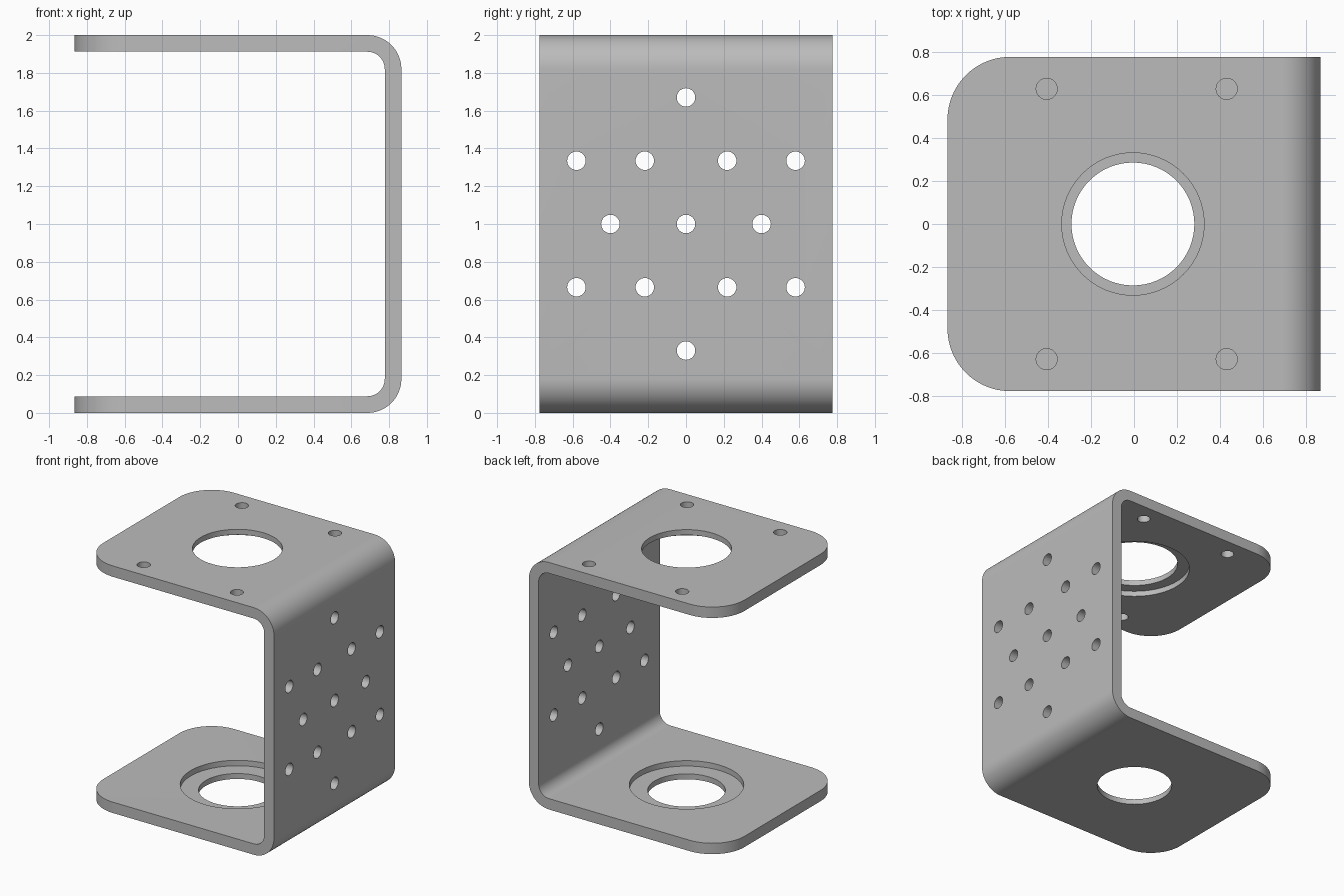
import bpy
import bmesh
from math import sin, cos, pi, radians

cube = bpy.data.objects.get("Cube")
if cube:
    bpy.data.objects.remove(cube, do_unlink=True)

HALF_X, HALF_Y, HEIGHT, THICK = 0.865, 0.775, 2.0, 0.088
BEND, CORNER = 0.18, 0.29

metal = bpy.data.materials.new("grey metal")
GREY = (0.5, 0.5, 0.5, 1)
metal.diffuse_color = GREY
metal.use_nodes = True
metal.node_tree.nodes["Principled BSDF"].inputs["Base Color"].default_value = GREY


def arc(cx, cy, r, start, end, steps=16):
    angles = [radians(start + (end - start) * i / steps) for i in range(steps + 1)]
    return [(cx + r * cos(a), cy + r * sin(a)) for a in angles]


def prism(name, points, offset):
    """Extrude a closed outline of 3D points along an offset."""
    bm = bmesh.new()
    face = bm.faces.new([bm.verts.new(p) for p in points])
    out = bmesh.ops.extrude_face_region(bm, geom=[face])
    verts = [g for g in out["geom"] if isinstance(g, bmesh.types.BMVert)]
    bmesh.ops.translate(bm, verts=verts, vec=offset)
    bmesh.ops.recalc_face_normals(bm, faces=bm.faces)
    mesh = bpy.data.meshes.new(name)
    bm.to_mesh(mesh)
    bm.free()
    mesh.materials.append(metal)
    obj = bpy.data.objects.new(name, mesh)
    bpy.context.collection.objects.link(obj)
    return obj


def cut(cutter, operation="DIFFERENCE"):
    """Apply a cutter to the bracket, then discard it."""
    mod = bracket.modifiers.new(cutter.name, "BOOLEAN")
    mod.object, mod.operation, mod.solver = cutter, operation, "EXACT"
    bpy.ops.object.modifier_apply(modifier=mod.name)
    bpy.data.objects.remove(cutter, do_unlink=True)


def bore(r, x, y, z0, z1, sides=64):
    ring = [(x + r * cos(2 * pi * i / sides), y + r * sin(2 * pi * i / sides), z0)
            for i in range(sides)]
    cut(prism("bore_cutter", ring, (0, 0, z1 - z0)))


# Bent sheet: C-shaped profile with rounded bends
bend_x = HALF_X - BEND
inner = BEND - THICK
profile = [(-HALF_X, 0)] + arc(bend_x, BEND, BEND, -90, 0)
profile += arc(bend_x, HEIGHT - BEND, BEND, 0, 90) + [(-HALF_X, HEIGHT)]
profile += [(-HALF_X, HEIGHT - THICK)] + arc(bend_x, HEIGHT - BEND, inner, 90, 0)
profile += arc(bend_x, BEND, inner, 0, -90) + [(-HALF_X, THICK)]
bracket = prism("bracket", [(x, -HALF_Y, z) for x, z in profile], (0, 2 * HALF_Y, 0))
bpy.context.view_layer.objects.active = bracket
bracket.select_set(True)

# Rounded free corners of both plates
for side in (-1, 1):
    cx, cy = CORNER - HALF_X, side * (HALF_Y - CORNER)
    rim = arc(cx, cy, CORNER, side * 90, side * 180, 24)
    outline = rim + [(-1, cy), (-1, side), (cx, side)]
    cut(prism("corner_cutter", [(x, y, -0.1) for x, y in outline], (0, 0, HEIGHT + 0.2)))

# Bearing openings with recesses on the inner faces
bore(0.285, -0.005, 0, -0.1, 0.3)
bore(0.42, -0.005, 0, THICK / 2, 0.3)
bore(0.33, -0.005, 0, HEIGHT - 0.3, HEIGHT + 0.1)
bore(0.42, -0.005, 0, HEIGHT - 0.3, HEIGHT - THICK / 2)

# Four screw holes in the top plate
for x in (-0.405, 0.43):
    for y in (-0.627, 0.627):
        bore(0.049, x, y, HEIGHT - 0.3, HEIGHT + 0.1, 32)

# Hole pattern in the upright wall
rows = {0: (0,), 0.335: (-0.58, -0.218, 0.218, 0.58), 0.67: (0,)}
holes = [(y, 1 + s * dz) for dz, ys in rows.items() for y in ys for s in ((1, -1) if dz else (1,))]
holes += [(-0.4, 1), (0.4, 1)]
for y, z in holes:
    ring = arc(y, z, 0.049, 0, 360, 32)[:-1]
    cut(prism("wall_hole_cutter", [(0.6, a, b) for a, b in ring], (0.5, 0, 0)))

bpy.ops.object.shade_smooth_by_angle(angle=radians(30))
